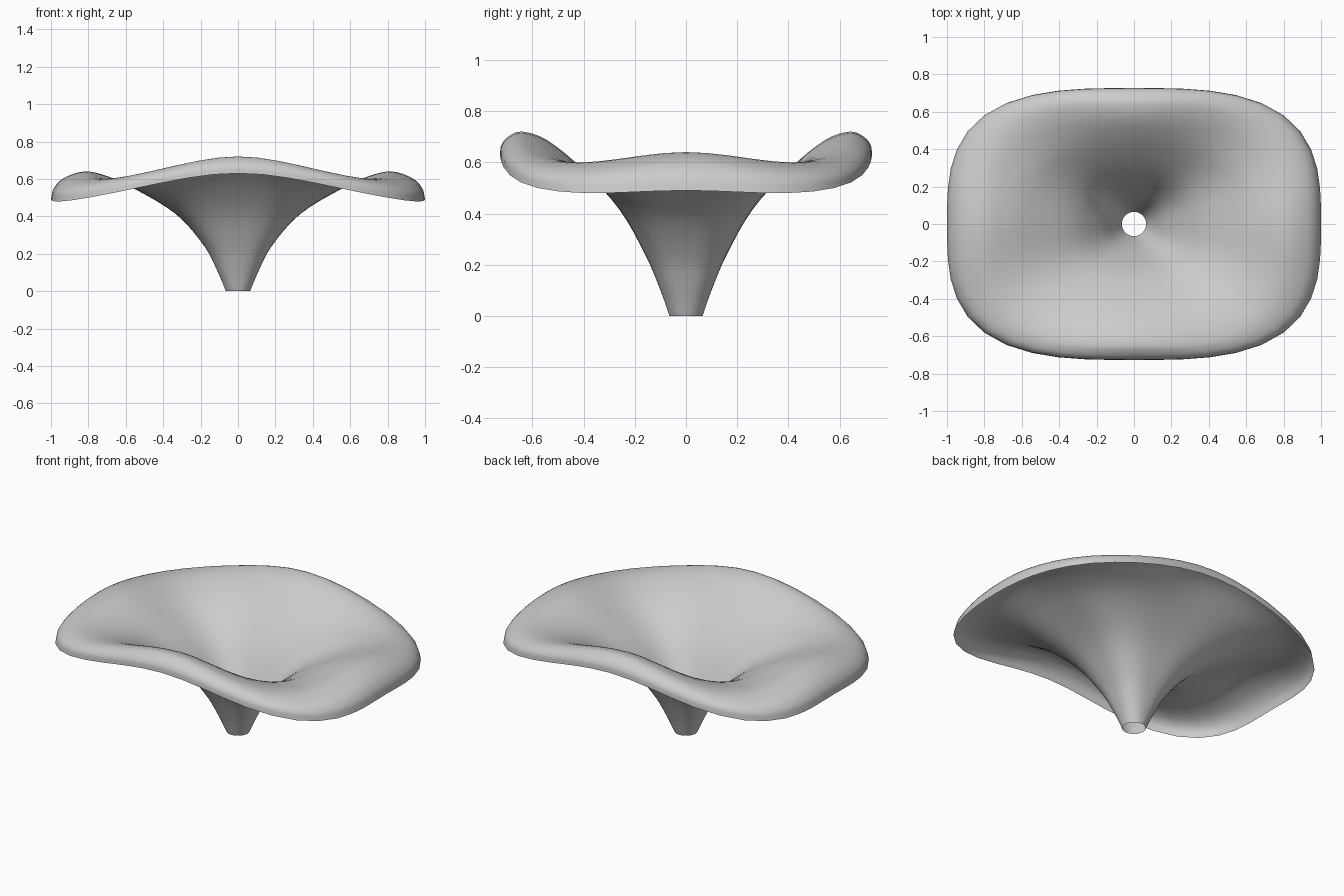
import bpy
import bmesh
from math import cos, sin, pi

SEGMENTS = 48
STEPS = 4

# Rings from stem to lip: half width, half depth, height at side, front and corner
RINGS = [
    (0.065, 0.065, 0.0, 0.0, 0.0),
    (0.107, 0.10, 0.10, 0.10, 0.10),
    (0.18, 0.16, 0.24, 0.24, 0.24),
    (0.33, 0.26, 0.41, 0.415, 0.41),
    (0.556, 0.40, 0.55, 0.57, 0.54),
    (0.70, 0.54, 0.615, 0.685, 0.592),
    (0.82, 0.64, 0.64, 0.72, 0.604),
    (0.93, 0.695, 0.605, 0.70, 0.582),
    (0.985, 0.722, 0.55, 0.667, 0.545),
    (1.0, 0.727, 0.49, 0.63, 0.50),
]


def smooth_ring(t):
    """Catmull-Rom interpolation between the rings."""
    last = len(RINGS) - 1
    i = min(int(t), last - 1)
    u = t - i
    p1, p2 = RINGS[i], RINGS[i + 1]
    p0 = RINGS[i - 1] if i > 0 else [2 * a - b for a, b in zip(p1, p2)]
    p3 = RINGS[i + 2] if i + 2 <= last else [2 * b - a for a, b in zip(p1, p2)]
    return [
        0.5 * (2 * b + (c - a) * u + (2 * a - 5 * b + 4 * c - d) * u**2
               + (3 * b - a - 3 * c + d) * u**3)
        for a, b, c, d in zip(p0, p1, p2, p3)
    ]


def ring_point(t, angle):
    """Round at the stem, a rounded rectangle with a wavy height at the lip."""
    width, depth, side, front, corner = smooth_ring(t)
    n = 2 + 1.1 * min(1, t / 3)
    r = (abs(cos(angle)) ** n + abs(sin(angle)) ** n) ** (-1 / n)
    mean = (side + front) / 2
    z = ((mean + corner) / 2 + (side - front) / 2 * cos(2 * angle)
         + (mean - corner) / 2 * cos(4 * angle))
    return width * r * cos(angle), depth * r * sin(angle), z


cube = bpy.data.objects.get("Cube")
if cube:
    bpy.data.objects.remove(cube, do_unlink=True)

# Open flared sheet
bm = bmesh.new()
rows = []
for k in range((len(RINGS) - 1) * STEPS + 1):
    rows.append([bm.verts.new(ring_point(k / STEPS, 2 * pi * j / SEGMENTS))
                 for j in range(SEGMENTS)])
for low, high in zip(rows, rows[1:]):
    for j in range(SEGMENTS):
        n = (j + 1) % SEGMENTS
        bm.faces.new((low[j], low[n], high[n], high[j])).smooth = True

mesh = bpy.data.meshes.new("flared_funnel")
bm.to_mesh(mesh)
bm.free()
funnel = bpy.data.objects.new("flared_funnel", mesh)
bpy.context.collection.objects.link(funnel)

# Plain grey finish
grey = bpy.data.materials.new("light_grey")
grey.use_nodes = True
color = (0.6, 0.6, 0.6, 1)
grey.diffuse_color = color
grey.node_tree.nodes["Principled BSDF"].inputs["Base Color"].default_value = color
mesh.materials.append(grey)
